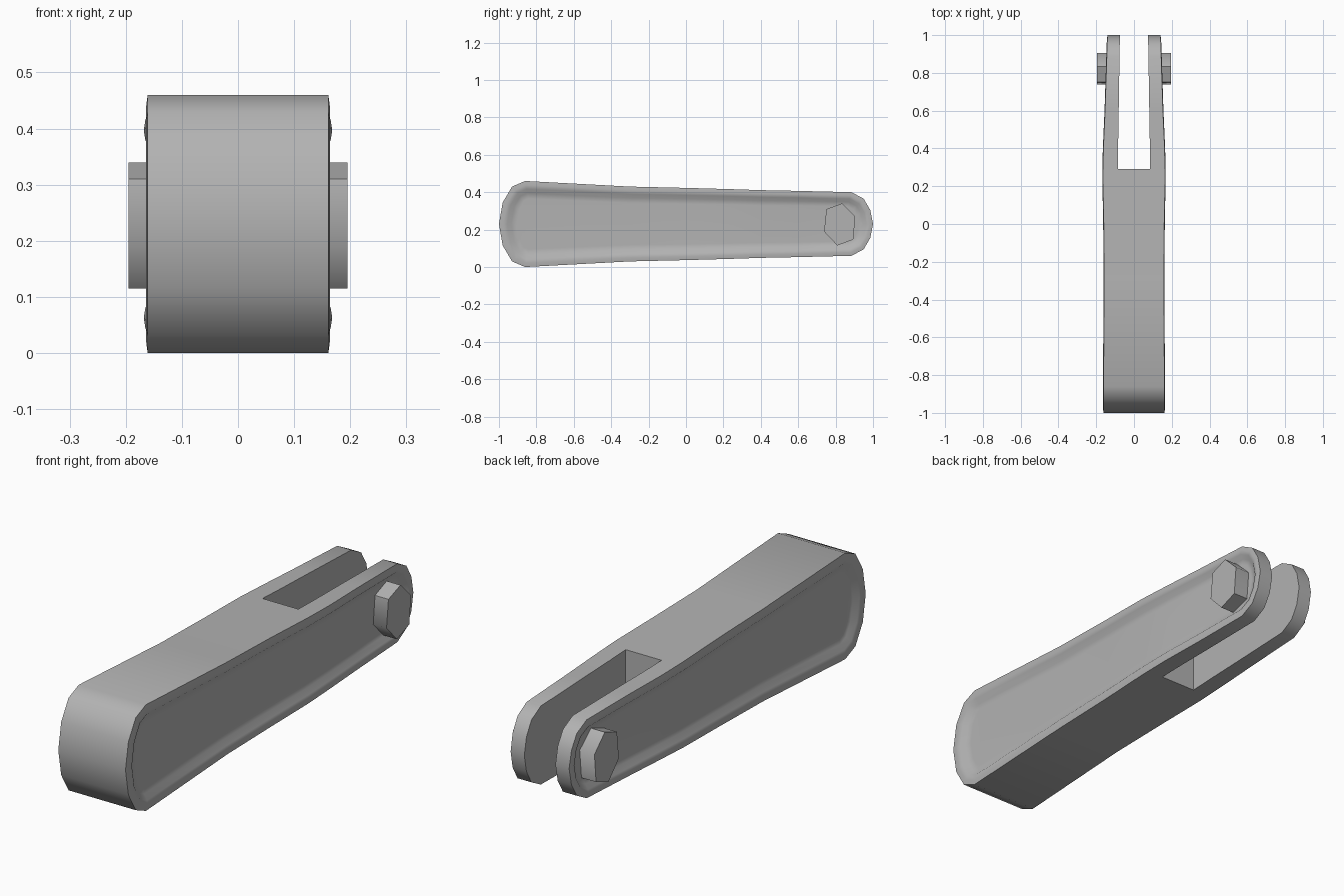
import bpy, bmesh
from mathutils import Vector

if "Cube" in bpy.data.objects:
    bpy.data.objects.remove(bpy.data.objects["Cube"])

MID = 0.23
# side outline, upper half: (y, half height, half width)
SIDE = [(-1, 0, .164), (-.98, .115, .164), (-.93, .2, .164), (-.86, .23, .164),
        (-.3, .2, .161), (0, .193, .163), (.25, .186, .168), (.4, .181, .165),
        (.6, .177, .156), (.885, .17, .147), (.95, .135, .145), (.985, .075, .144), (1, 0, .143)]
N = len(SIDE)
loop = SIDE + [(y, -h, w) for y, h, w in SIDE[-2:0:-1]]
M = len(loop)

# dark grey metal
metal = bpy.data.materials.new("dark_metal")
metal.diffuse_color = (.45, .45, .45, 1)
metal.use_nodes = True
metal.node_tree.nodes["Principled BSDF"].inputs["Base Color"].default_value = metal.diffuse_color


def make_object(name, bm):
    bmesh.ops.recalc_face_normals(bm, faces=bm.faces)
    mesh = bpy.data.meshes.new(name)
    bm.to_mesh(mesh)
    bm.free()
    mesh.materials.append(metal)
    ob = bpy.data.objects.new(name, mesh)
    bpy.context.collection.objects.link(ob)
    return ob


def smooth(ob, angle):
    bpy.ops.object.select_all(action='DESELECT')
    bpy.context.view_layer.objects.active = ob
    ob.select_set(True)
    bpy.ops.object.shade_smooth_by_angle(angle=angle)


def inset_points(d):
    """Outline moved inwards by d (a little less at the fork end)."""
    pts = [Vector(p[:2]) for p in loop]
    out = []
    for i, p in enumerate(pts):
        a = (p - pts[i - 1]).normalized()
        b = (pts[(i + 1) % M] - p).normalized()
        n = Vector((a.y + b.y, -a.x - b.x)).normalized()
        k = 1 - .1 * (p.x + 1)
        out.append(p + n * d * k / max(.6, n.dot(Vector((a.y, -a.x)))))
    return out


def prism(name, pts, x0, x1, axis):
    bm = bmesh.new()
    rings = []
    for t in (x0, x1):
        rings.append([bm.verts.new((t, a, b) if axis == 'X' else (a, b, t)) for a, b in pts])
    bm.faces.new(rings[0])
    bm.faces.new(rings[1])
    n = len(pts)
    for i in range(n):
        j = (i + 1) % n
        bm.faces.new((rings[0][i], rings[0][j], rings[1][j], rings[1][i]))
    return make_object(name, bm)


# lever body: outline lofted across the width with rounded rims and recessed panels
bm = bmesh.new()
half = [(-.003, 0), (0, .022), (-.003, .043), (-.019, .065), (-.02, .095)]
steps = [(-1, dx, d) for dx, d in half[::-1]] + [(1, dx, d) for dx, d in half]
rings = []
for s, dx, d in steps:
    rings.append([bm.verts.new((s * (loop[i][2] + dx), p.x, MID + p.y))
                  for i, p in enumerate(inset_points(d))])
for r0, r1 in zip(rings, rings[1:]):
    for i in range(M):
        j = (i + 1) % M
        bm.faces.new((r0[i], r0[j], r1[j], r1[i]))
for r in (rings[0], rings[-1]):
    for i in range(N - 1):
        vs = [r[i], r[i + 1], r[(M - i - 1) % M], r[(M - i) % M]]
        bm.faces.new(list(dict.fromkeys(vs)))
body = make_object("lever_body", bm)

# fork slot
cutter = prism("slot_cutter", [(-.086, .29), (.086, .29), (.073, 1.1), (-.073, 1.1)], -.2, .7, 'Z')
cutter.hide_render = True
mod = body.modifiers.new("slot", 'BOOLEAN')
mod.operation = 'DIFFERENCE'
mod.solver = 'EXACT'
mod.object = cutter
bpy.context.view_layer.objects.active = body
bpy.ops.object.modifier_apply(modifier="slot")
bpy.data.objects.remove(cutter)
smooth(body, .85)

# hexagonal bolt heads on both fork arms
HEX = [(.834, .34), (.905, .27), (.894, .147), (.809, .115), (.738, .19), (.751, .31)]
for name, s in (("bolt_right", 1), ("bolt_left", -1)):
    smooth(prism(name, HEX, s * .1, s * .195, 'X'), .95)
